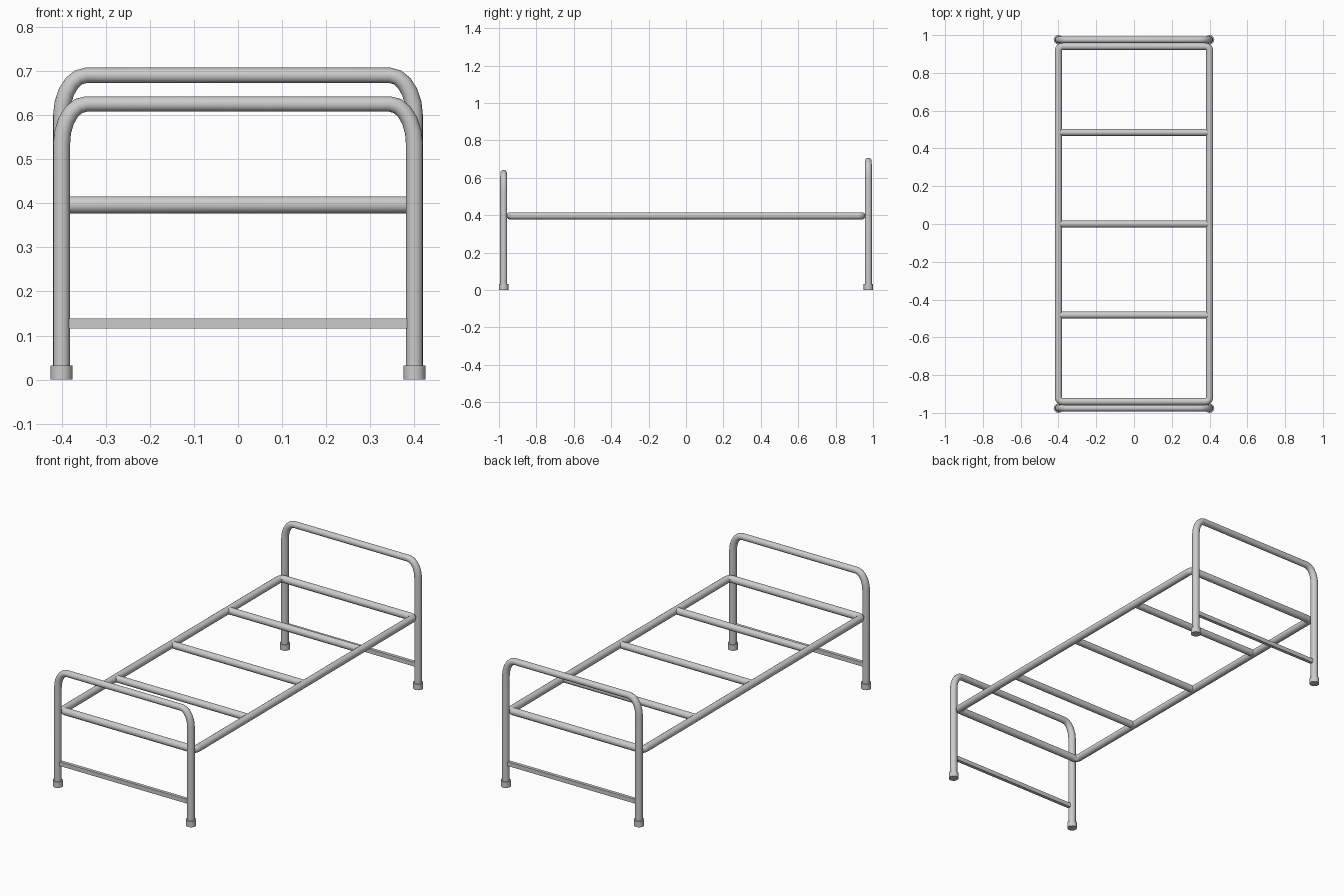
import bpy, math

if "Cube" in bpy.data.objects:
    bpy.data.objects.remove(bpy.data.objects["Cube"])

R = 0.0193          # main tube radius
X, Y = 0.40, 0.975  # leg centre positions


def tube(name, pts, r=R, cyclic=False, radii=None):
    """Round tube swept along a polyline, converted to a mesh."""
    cu = bpy.data.curves.new(name, 'CURVE')
    cu.dimensions = '3D'
    cu.bevel_depth = r
    cu.bevel_resolution = 6
    cu.use_fill_caps = not cyclic
    sp = cu.splines.new('POLY')
    sp.points.add(len(pts) - 1)
    for i, p in enumerate(pts):
        sp.points[i].co = (*p, 1)
        sp.points[i].radius = radii[i] if radii else 1
    sp.use_cyclic_u = cyclic
    ob = bpy.data.objects.new(name, cu)
    bpy.context.collection.objects.link(ob)
    bpy.ops.object.select_all(action='DESELECT')
    ob.select_set(True)
    bpy.context.view_layer.objects.active = ob
    bpy.ops.object.convert(target='MESH')
    bpy.ops.object.shade_smooth_by_angle(angle=math.radians(40))
    return ob


def arch(name, y, top):
    """Pair of legs joined by a top bar through elliptical bends."""
    rx, rz, n = 0.056, 0.092, 5
    half, radii = [(-X, y, 0.01)], [1]
    for i in range(n + 1):
        a = math.pi / 2 * i / n
        half.append((-X + rx * (1 - math.cos(a)), y, top - rz + rz * math.sin(a)))
        radii.append(1 - 0.1 * i / n)
    pts = half + [(-x, yy, z) for x, yy, z in reversed(half)]
    tube(name, pts, radii=radii + radii[::-1])


# Head and foot arches
arch("footboard_arch", -Y, 0.625)
arch("headboard_arch", Y, 0.690)

for s, end in ((-1, "foot"), (1, "head")):
    # Flat lower brace between the legs
    bpy.ops.mesh.primitive_cube_add(size=1, location=(0, s * Y, 0.1275))
    brace = bpy.context.object
    brace.name = end + "_lower_brace"
    brace.scale = (2 * X - 0.02, 0.018, 0.023)
    # Foot caps
    for side, t in (("left", -1), ("right", 1)):
        bpy.ops.mesh.primitive_cylinder_add(vertices=20, radius=0.025, depth=0.032,
                                            location=(t * X, s * Y, 0.016))
        bpy.context.object.name = f"{end}_{side}_foot_cap"
        bpy.ops.object.shade_smooth_by_angle(angle=math.radians(40))

# Bed frame loop with tight rounded corners
ZF, YF, c, n = 0.3965, 0.94, 0.022, 4
loop = []
for k, (sx, sy) in enumerate(((1, 1), (-1, 1), (-1, -1), (1, -1))):
    for i in range(n + 1):
        a = math.pi / 2 * (k + i / n)
        loop.append((sx * (X - c) + c * math.cos(a), sy * (YF - c) + c * math.sin(a), ZF))
tube("bed_frame", loop, cyclic=True)

# Cross bars
for i, y in enumerate((-0.482, 0.0, 0.485)):
    tube(f"cross_bar_{i + 1}", [(-X + 0.008, y, ZF), (X - 0.008, y, ZF)], r=0.0185)
